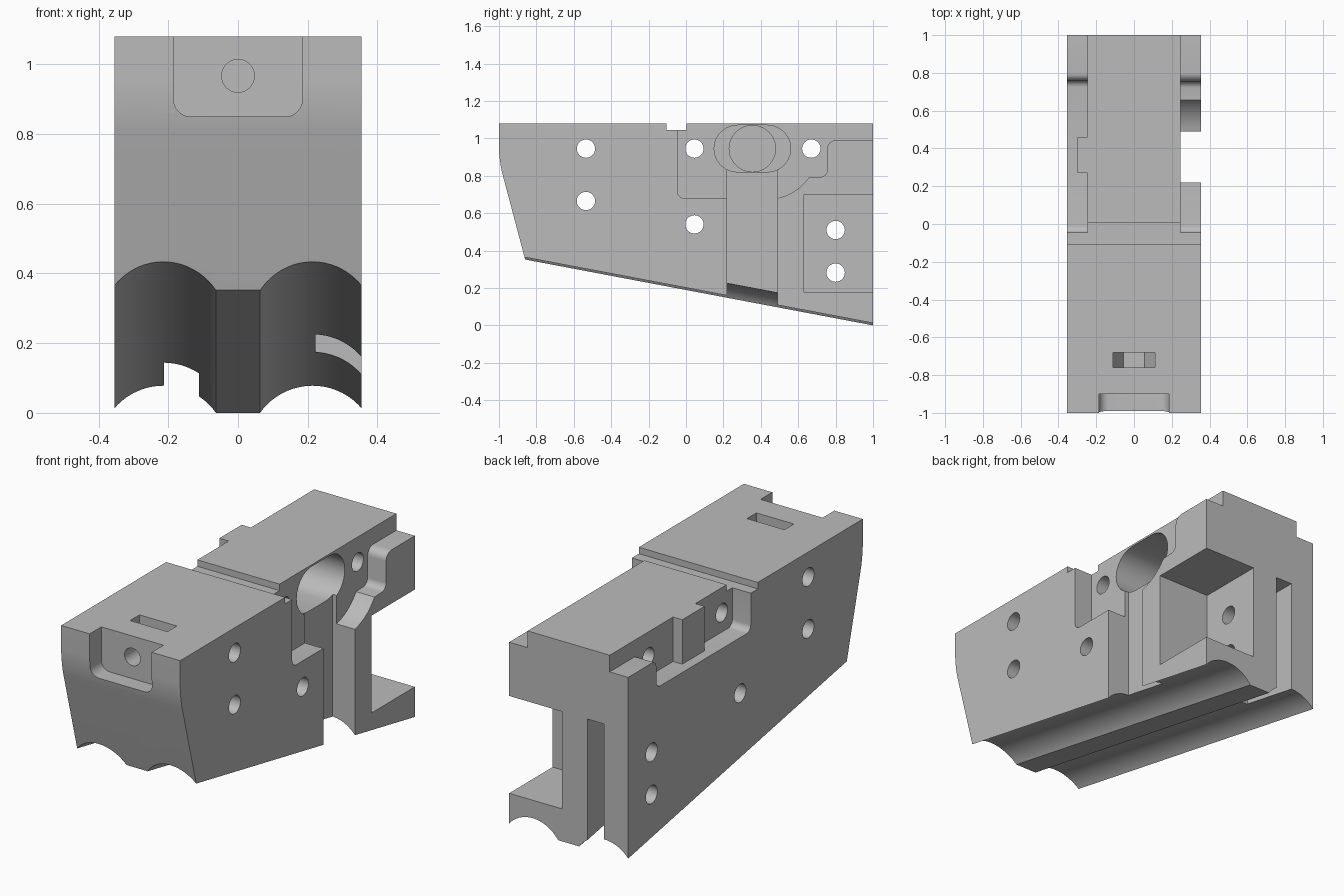
import bpy, bmesh
from math import sin, cos, radians, tau
from mathutils import Vector

if "Cube" in bpy.data.objects:
    bpy.data.objects.remove(bpy.data.objects["Cube"], do_unlink=True)

grey = bpy.data.materials.new("plain grey")
grey.use_nodes = True
colour = (0.5, 0.5, 0.5, 1)
grey.diffuse_color = colour
grey.node_tree.nodes["Principled BSDF"].inputs["Base Color"].default_value = colour

HALF = 0.355      # half width of the block
TOP = 1.08
SLOPE = 0.189     # fall of the underside towards the back
SIDE = 0.245      # side pockets stop at this x


def prism(name, pts, axis, a, b):
    """Extrude a 2D outline along an axis from a to b."""
    place = {"x": lambda p: (a, p[0], p[1]),
             "y": lambda p: (p[0], a, p[1]),
             "z": lambda p: (p[0], p[1], a)}[axis]
    bm = bmesh.new()
    face = bm.faces.new([bm.verts.new(place(p)) for p in pts])
    new = bmesh.ops.extrude_face_region(bm, geom=[face])["geom"]
    move = Vector([b - a if k == axis else 0 for k in "xyz"])
    bmesh.ops.translate(bm, vec=move, verts=[v for v in new if isinstance(v, bmesh.types.BMVert)])
    bmesh.ops.recalc_face_normals(bm, faces=bm.faces)
    mesh = bpy.data.meshes.new(name)
    bm.to_mesh(mesh)
    bm.free()
    obj = bpy.data.objects.new(name, mesh)
    bpy.context.collection.objects.link(obj)
    mesh.materials.append(grey)
    return obj


def rect(u0, u1, v0, v1):
    return [(u0, v0), (u1, v0), (u1, v1), (u0, v1)]


def arc(u, v, r, start, end, n=12):
    angles = [radians(start + (end - start) * i / n) for i in range(n + 1)]
    return [(u + r * cos(t), v + r * sin(t)) for t in angles]


def circle(u, v, r, n=40):
    return [(u + r * cos(tau * i / n), v + r * sin(tau * i / n)) for i in range(n)]


def rounded(pts, n=6):
    """Outline whose corners given as (u, v, radius) are rounded off."""
    out = []
    for i, p in enumerate(pts):
        if len(p) == 2:
            out.append(p)
            continue
        c = Vector(p[:2])
        before, after = Vector(pts[i - 1][:2]), Vector(pts[(i + 1) % len(pts)][:2])
        s = c + (before - c).normalized() * p[2]
        e = c + (after - c).normalized() * p[2]
        for k in range(n + 1):
            t = k / n
            w = 0.586 * t * (1 - t) + 0.0
            w = 2 * t * (1 - t) * 0.7071
            total = (1 - t) ** 2 + w + t ** 2
            out.append(tuple((s * (1 - t) ** 2 + c * w + e * t ** 2) / total))
    return out


# Wedge block with a softly bent front
block = prism("block", rounded([(-1, TOP), (-1, 0.88, 0.07), (-0.86, 0.352), (1, 0), (1, TOP)]),
              "x", -HALF, HALF)
cutters = []


def cut(name, pts, axis, a, b):
    obj = prism(name + "_cutter", pts, axis, a, b)
    obj.hide_render = True
    cutters.append(obj)
    return obj


# Two round grooves along the sloping underside
for side in (-1, 1):
    groove = cut("groove", circle(side * 0.214, -0.107, 0.185, 64), "y", -1.2, 1.2)
    for v in groove.data.vertices:
        v.co.z += SLOPE * (1 - v.co.y)

# Cross groove in the top
cut("top_groove", rect(-0.105, 0.004, 1.045, 1.2), "x", -0.5, 0.5)

# Left side pocket, stepped and opening upward and backward
left_outline = ([(-0.045, 1.2), (-0.045, 0.68, 0.035), (0.49, 0.68)]
                + arc(0.435, 0.945, 0.27, -76, -35)
                + [(0.755, 0.795, 0.035), (0.755, 0.99, 0.045), (1.1, 0.99), (1.1, 1.2)])
cut("left_pocket", rounded(left_outline), "x", SIDE, 0.5)
cut("left_channel", rect(0.22, 0.49, -0.3, 0.945), "x", 0.222, 0.5)

# Long recess with a deeper round bore
cut("long_recess", arc(0.275, 0.945, 0.125, 90, 270) + arc(0.435, 0.945, 0.125, -90, 90),
    "x", 0.0, 0.45)
cut("round_bore", circle(0.355, 0.945, 0.124), "x", -0.2, 0.1)

# Right side pocket
right_outline = [(-0.045, 1.2), (-0.045, 0.84, 0.035), (0.76, 0.84, 0.035),
                 (0.76, 0.99, 0.035), (1.1, 0.99), (1.1, 1.2)]
cut("right_pocket", rounded(right_outline), "x", -0.5, -SIDE)

# Back chamber and narrow back slot
cut("back_chamber", rect(0.63, 1.2, 0.175, 0.70), "x", 0.04, 0.5)
cut("back_slot", rect(-0.212, -0.112, -0.3, 0.70), "y", 0.65, 1.2)

# Front recess, its bolt hole and the nut slot
cut("front_recess", rounded([(-0.185, 1.2), (-0.185, 0.85, 0.05), (0.185, 0.85, 0.05), (0.185, 1.2)]),
    "y", -1.2, -0.9)
cut("bolt_hole", circle(0, 0.967, 0.047), "y", -1.0, -0.6)
cut("nut_slot", [(-0.112, 1.2), (-0.112, 0.967), (-0.056, 0.87), (0.056, 0.87), (0.112, 0.967), (0.112, 1.2)],
    "y", -0.76, -0.68)

# Cross holes through the sides
for y, z in ((-0.535, 0.945), (-0.535, 0.665), (0.045, 0.945), (0.045, 0.54),
             (0.67, 0.945), (0.80, 0.51), (0.80, 0.282)):
    cut("cross_hole", circle(y, z, 0.049, 32), "x", -0.6, 0.6)

# Apply the cuts
bpy.context.view_layer.objects.active = block
for cutter in cutters:
    mod = block.modifiers.new(cutter.name, "BOOLEAN")
    mod.operation = "DIFFERENCE"
    mod.solver = "EXACT"
    mod.object = cutter
    bpy.ops.object.modifier_apply(modifier=mod.name)
for cutter in cutters:
    bpy.data.objects.remove(cutter, do_unlink=True)

# Small rib standing in the right pocket
prism("side_rib", rect(0.27, 0.46, 0.84, TOP), "x", -0.30, -SIDE)

bpy.ops.object.select_all(action="DESELECT")
block.select_set(True)
bpy.ops.object.shade_smooth_by_angle(angle=radians(25))
